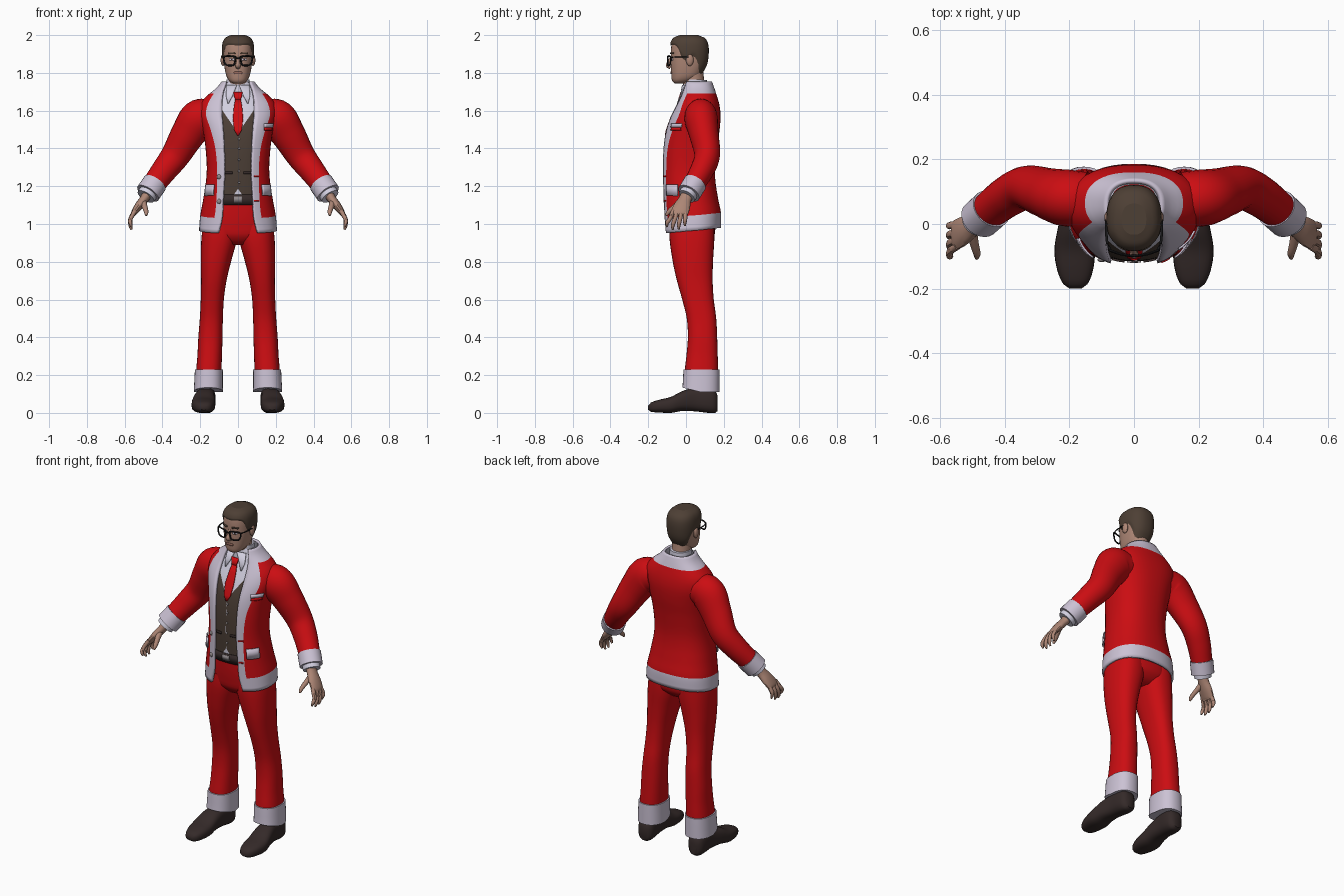
import bpy, math
from mathutils import Vector
from math import pi, sin, cos

if "Cube" in bpy.data.objects:
    bpy.data.objects.remove(bpy.data.objects["Cube"])

P = 0.85  # squareness of the body sections


def material(name, rgb):
    m = bpy.data.materials.new(name)
    m.diffuse_color = (*rgb, 1)
    m.use_nodes = True
    m.node_tree.nodes["Principled BSDF"].inputs["Base Color"].default_value = m.diffuse_color
    return m


RED = material("red cloth", (.6, .004, .006))
FUR = material("white trim", (.6, .54, .66))
SHIRT = material("shirt white", (.64, .62, .74))
SKIN = material("skin", (.42, .24, .18))
HAIR = material("brown hair", (.075, .05, .035))
VEST = material("brown vest", (.07, .048, .036))
SHOE = material("dark leather", (.035, .023, .022))
BLACK = material("black", (.008, .008, .009))
BUTTON = material("grey button", (.28, .25, .26))
LIP = material("lips", (.28, .13, .1))


def lin(a, b, n):
    return [a + (b - a) * i / n for i in range(n + 1)]


def sample(table, k):
    """Smooth interpolation of rows (key, values...)."""
    k = min(max(k, table[0][0]), table[-1][0])
    i = 0
    while i < len(table) - 2 and k > table[i + 1][0]:
        i += 1
    a, b = table[i], table[i + 1]
    h = b[0] - a[0]
    s = (k - a[0]) / h
    before, after = table[max(i - 1, 0)], table[min(i + 2, len(table) - 1)]
    out = []
    for c in range(1, len(a)):
        m0 = (b[c] - before[c]) / (b[0] - before[0]) * h
        m1 = (after[c] - a[c]) / (after[0] - a[0]) * h
        out.append((2*s**3 - 3*s*s + 1) * a[c] + (s**3 - 2*s*s + s) * m0
                   + (3*s*s - 2*s**3) * b[c] + (s**3 - s*s) * m1)
    return out


def section(table, th, z, off=0.0):
    """Point on a body section; th = 0 faces front. Row: z, half width, front y, back y, centre x."""
    r = sample(table, z)
    w, d, yc = r[0] + off, (r[2] - r[1]) / 2 + off, (r[1] + r[2]) / 2
    s, c = sin(th), cos(th)
    cx = r[3] if table is LEG else 0
    return Vector((cx + w * math.copysign(abs(s)**P, s), yc - d * math.copysign(abs(c)**P, c), z))


def theta(table, z, x, off=0.0):
    q = min(abs(x) / (sample(table, z)[0] + off), .99)
    return math.copysign(math.asin(q**(1 / P)), x)


def grid(name, rows, mats, rule=None, wrap=False, caps=False, mirror=False, thick=0):
    n, cols = len(rows[0]), len(rows[0]) - (0 if wrap else 1)
    faces, idx = [], []
    for i in range(len(rows) - 1):
        for j in range(cols):
            k = (j + 1) % n
            faces.append((i*n + j, i*n + k, (i+1)*n + k, (i+1)*n + j))
            idx.append(rule(i, j) if rule else 0)
    if caps:
        faces += [tuple(reversed(range(n))), tuple(range((len(rows)-1)*n, len(rows)*n))]
        idx += [idx[0], idx[-1]]
    me = bpy.data.meshes.new(name)
    me.from_pydata([p for r in rows for p in r], [], faces)
    for m in mats:
        me.materials.append(m)
    for p, i in zip(me.polygons, idx):
        p.material_index = i
    ob = bpy.data.objects.new(name, me)
    bpy.context.collection.objects.link(ob)
    bpy.ops.object.select_all(action='DESELECT')
    ob.select_set(True)
    bpy.context.view_layer.objects.active = ob
    bpy.ops.object.shade_smooth_by_angle(angle=math.radians(45))
    if thick:
        ob.modifiers.new("thickness", 'SOLIDIFY').thickness = thick
    if mirror:
        ob.modifiers.new("mirror", 'MIRROR').use_mirror_merge = False
    return ob


def loft(name, table, zs, mat, off=0.0, n=32, mirror=False):
    rows = [[section(table, 2*pi*j/n, z, off) for j in range(n)] for z in zs]
    return grid(name, rows, [mat], wrap=True, caps=True, mirror=mirror)


def tube(name, pts, mat, n=14, sub=4, mirror=True):
    """Smooth tube through points (x, y, z, radius, depth radius)."""
    table = [(i, *p) for i, p in enumerate(pts)]
    ks = lin(0, len(pts) - 1, (len(pts) - 1) * sub)
    v = [sample(table, k) for k in ks]
    rows = []
    for i, p in enumerate(v):
        t = (Vector(v[min(i+1, len(v)-1)][:3]) - Vector(v[max(i-1, 0)][:3])).normalized()
        ref = Vector((0, 1, 0)) if abs(t.y) < .93 else Vector((1, 0, 0))
        u = t.cross(ref).normalized()
        w = t.cross(u)
        rows.append([Vector(p[:3]) + u*cos(2*pi*j/n)*p[3] + w*sin(2*pi*j/n)*p[4] for j in range(n)])
    return grid(name, rows, [mat], wrap=True, caps=True, mirror=mirror)


def panel(name, table, rows, off, mat, mirror=False, n=6):
    """Thin plate lying on a body surface; rows of (z, x start, x end)."""
    pts = [[section(table, th, z, off) for th in lin(theta(table, z, a, off), theta(table, z, b, off), n)]
           for z, a, b in rows]
    return grid(name, pts, [mat], mirror=mirror, thick=.006)


def ball(name, at, scale, mat, mirror=False):
    rows = [[Vector((at[0] + scale[0]*sin(a)*cos(2*pi*j/12), at[1] + scale[1]*sin(a)*sin(2*pi*j/12),
                     at[2] - scale[2]*cos(a))) for j in range(12)] for a in lin(.05, pi - .05, 8)]
    return grid(name, rows, [mat], wrap=True, caps=True, mirror=mirror)


# Profiles: z, half width, front y, back y, (opening half width, trim outer edge | leg centre)
JACKET = [(.95, .207, -.12, .185, .105, .15), (1.03, .2, -.122, .185, .085, .125),
          (1.12, .185, -.126, .17, .08, .115), (1.27, .166, -.131, .153, .073, .11),
          (1.40, .172, -.128, .163, .075, .12), (1.50, .186, -.113, .178, .08, .145),
          (1.58, .205, -.083, .183, .086, .17), (1.64, .198, -.052, .175, .086, .158),
          (1.68, .163, -.034, .163, .083, .135), (1.72, .115, -.026, .15, .076, .11),
          (1.755, .086, -.02, .137, .066, .085)]
HIPS = [(.89, .1, -.04, .1), (.93, .165, -.08, .145), (.97, .186, -.09, .155),
        (1.05, .178, -.1, .15), (1.17, .155, -.106, .135)]
LEG = [(.11, .07, -.012, .17, .157), (.23, .067, -.006, .17, .154), (.3, .065, .002, .168, .15),
       (.4, .064, .01, .165, .146), (.5, .061, .004, .16, .141), (.6, .061, -.02, .147, .136),
       (.7, .067, -.048, .141, .128), (.8, .08, -.07, .143, .117), (.92, .094, -.087, .15, .1),
       (1.0, .09, -.088, .15, .095)]
HEAD = [(1.745, .028, -.062, -.01), (1.757, .046, -.073, .03), (1.78, .06, -.077, .07),
        (1.81, .068, -.079, .09), (1.85, .074, -.081, .106), (1.89, .077, -.08, .112),
        (1.93, .077, -.079, .112), (1.96, .071, -.073, .104), (1.98, .055, -.055, .085),
        (1.99, .03, -.025, .055)]

# Trousers, turn-ups and belt
loft("trouser_hips", HIPS, lin(.89, 1.17, 14), RED)
loft("trouser_leg", LEG, lin(.2, 1.0, 32), RED, mirror=True)
cuff = loft("trouser_cuff", LEG, lin(.11, .23, 5), FUR, .007, mirror=True)
for v in cuff.data.vertices:
    v.co.z += max(0, .17 - v.co.z) * max(0, .08 - v.co.y) * 4
panel("belt", HIPS, [(1.10, -.1, .1), (1.155, -.1, .1)], .01, SHOE, n=12)
panel("belt_buckle", HIPS, [(1.115, -.022, .022), (1.145, -.022, .022)], .015, BUTTON)

# Shoes: y, centre x, half width, bottom, top
SHOES = [(-.2, .181, .018, .016, .04), (-.185, .181, .038, .006, .055), (-.14, .182, .056, .002, .07),
         (-.08, .183, .063, .0, .085), (-.02, .179, .058, .01, .115), (.05, .172, .05, .008, .135),
         (.12, .168, .05, .0, .135), (.155, .167, .042, .0, .12), (.168, .167, .025, .01, .09)]
rows = []
for y in lin(-.2, .168, 26):
    cx, w, b, t = sample(SHOES, y)
    ring = []
    for j in range(24):
        c, s = cos(2*pi*j/24), sin(2*pi*j/24)
        z = (b+t)/2 + (t-b)/2 * math.copysign(abs(s)**.75, s)
        ring.append(Vector((cx + w * math.copysign(abs(c)**.75, c), y, max(z, 0))))
    rows.append(ring)
grid("shoe", rows, [SHOE], wrap=True, caps=True, mirror=True)

# Vest with the shirt showing in the neckline and bottom notch
INNER = [(r[0], r[1] - .017, r[2] + .016, r[3] - .017) for r in JACKET]


def neckline(z):
    if z < 1.185:
        return .001 + (1.185 - z) * .7
    return max(.001, (z - 1.48) * .68)


zs = lin(1.15, 1.185, 3) + lin(1.185, 1.48, 12)[1:] + lin(1.48, 1.75, 16)[1:]
rows = []
for z in zs:
    t = theta(INNER, z, neckline(z))
    rows.append([section(INNER, a, z) for a in lin(-t, t, 10) + lin(t, 2*pi - t, 30)[1:-1]])
grid("vest_and_shirt", rows, [VEST, SHIRT], lambda i, j: int(j < 10 or zs[i] > 1.67), wrap=True)
for k, z in enumerate((1.22, 1.28, 1.34, 1.40, 1.45)):
    p = section(INNER, 0, z)
    ball(f"vest_button_{k}", (.006, p.y, z), (.006, .005, .006), BUTTON)
panel("vest_pocket", INNER, [(1.265, .03, .068), (1.278, .03, .068)], .005, SHOE, mirror=True)

# Tie and shirt collar
panel("tie", INNER, [(1.47, -.004, .004), (1.5, -.021, .021), (1.56, -.027, .027), (1.62, -.022, .022),
                     (1.665, -.014, .014)], .009, RED)
panel("tie_knot", INNER, [(1.66, -.013, .013), (1.675, -.02, .02), (1.7, -.024, .024)], .016, RED)
tube("shirt_collar", [(0, .05, 1.66, .064, .07), (0, .048, 1.71, .062, .066), (0, .05, 1.765, .06, .06)],
     SHIRT, n=24, mirror=False)
panel("collar_wing", INNER, [(1.64, .05, .055), (1.68, .028, .064), (1.735, .006, .06)], .014, SHIRT, True)

# Jacket shell: open front, trimmed edge, hem and collar
zs = lin(.95, 1.03, 4) + lin(1.03, 1.69, 27)[1:] + lin(1.69, 1.755, 5)[1:]
rows = []
for z in zs:
    r = sample(JACKET, z)
    a, b = theta(JACKET, z, r[3]), theta(JACKET, z, r[4])
    ths = lin(a, b, 4) + lin(b, 2*pi - b, 36)[1:] + lin(2*pi - b, 2*pi - a, 4)[1:]
    row = []
    for th in ths:
        p = section(JACKET, th, z)
        p.z += .015 * (1 - cos(th)) * max(0, min(1, (1.2 - z) / .17))
        row.append(p)
    rows.append(row)
grid("jacket_body", rows, [RED, FUR],
     lambda i, j: int(j < 4 or j >= 40 or zs[i] < 1.029 or zs[i] > 1.689), thick=.013)
panel("pocket_flap", JACKET, [(1.15, .132, .18), (1.21, .128, .173)], .01, FUR, True)
panel("chest_pocket", JACKET, [(1.495, .142, .182), (1.51, .142, .182)], .006, RED)
panel("chest_pocket_trim", JACKET, [(1.512, .14, .186), (1.532, .14, .19)], .007, FUR)
for k, z in enumerate((1.12, 1.25)):
    p = section(JACKET, theta(JACKET, z, -.1), z)
    ball(f"jacket_button_{k}", p, (.013, .007, .013), BUTTON)
    panel(f"buttonhole_{k}", JACKET, [(z, .085, .112), (z + .008, .085, .112)], .003, RED)

# Sleeves and cuffs
tube("sleeve", [(.14, .08, 1.575, .085, .08), (.205, .08, 1.555, .104, .088), (.265, .095, 1.475, .091, .078),
                (.33, .112, 1.365, .077, .068), (.39, .085, 1.285, .068, .063), (.45, .04, 1.205, .06, .056)],
     RED, n=24, sub=6)
tube("sleeve_cuff", [(.44, .048, 1.216, .066, .063), (.477, .015, 1.162, .066, .062)], FUR, n=24)
tube("shirt_cuff", [(.465, .025, 1.18, .052, .05), (.488, .004, 1.145, .05, .046)], SHIRT, n=20)
for k in range(2):
    ball(f"cuff_button_{k}", (.463 + .017*k, .093 - .017*k, 1.2 - .025*k), (.008, .008, .008), BUTTON, True)

# Hands
tube("palm", [(.475, .012, 1.165, .026, .034), (.498, -.005, 1.13, .024, .034), (.525, -.02, 1.095, .022, .044),
              (.55, -.034, 1.06, .016, .046), (.556, -.036, 1.045, .01, .04)], SKIN)
for k, (y0, y1, z1) in enumerate([(-.068, -.1, .985), (-.046, -.07, .97), (-.024, -.038, .972), (-.003, -.006, .99)]):
    tube(f"finger_{k}", [(.545, y0, 1.07, .012, .012), (.568, (y0+y1)/2, 1.03, .0115, .0115),
                         (.57, y1, z1 + .022, .01, .01), (.563, y1, z1, .005, .005)], SKIN, n=8, sub=3)
tube("thumb", [(.503, -.015, 1.125, .018, .018), (.495, -.055, 1.095, .015, .015),
               (.486, -.09, 1.065, .012, .012), (.486, -.106, 1.045, .006, .006)], SKIN, n=8, sub=3)

# Head, neck and ears
tube("neck", [(0, .052, 1.67, .055, .057), (0, .042, 1.74, .054, .056), (0, .03, 1.82, .055, .06)],
     SKIN, n=24, mirror=False)
loft("head", HEAD, lin(1.745, 1.99, 26), SKIN)
ball("ear", (.08, .02, 1.868), (.012, .02, .032), SKIN, True)
tube("nose", [(0, -.076, 1.888, .007, .006), (0, -.087, 1.86, .009, .01), (0, -.094, 1.84, .014, .013),
              (0, -.082, 1.826, .011, .007)], SKIN, n=12, mirror=False)
panel("eyebrow", HEAD, [(1.899, .014, .05), (1.908, .016, .054)], .005, HAIR, True)
panel("eye_white", HEAD, [(1.866, .022, .044), (1.876, .02, .046)], .002, SHIRT, True)
panel("iris", HEAD, [(1.865, .029, .038), (1.877, .029, .038)], .004, SHOE, True)
panel("mouth", HEAD, [(1.793, -.018, .018), (1.799, -.026, .026), (1.806, -.018, .018)], .004, LIP)

# Hair cap with a hairline that drops from the forehead to the nape
LINE = [(0, 1.945), (40, 1.947), (58, 1.93), (72, 1.88), (88, 1.865), (100, 1.89), (115, 1.86), (135, 1.805), (180, 1.795)]
rows = []
for s in lin(0, 1, 16):
    row = []
    for j in range(48):
        deg = j * 7.5
        z0 = sample(LINE, min(deg, 360 - deg))[0]
        p = section(HEAD, math.radians(deg), z0 + (1.99 - z0) * s, .003 + .005 * min(1, s * 5))
        p.z += .01 * s
        row.append(p)
    rows.append(row)
grid("hair", rows, [HAIR], wrap=True, caps=False)
grid("hair_crown", [rows[-1], [Vector((0, .015, 2.0))] * 48], [HAIR], wrap=True)

# Glasses
lens = [(.012, 1.885), (.042, 1.889), (.073, 1.886), (.074, 1.864), (.064, 1.844), (.042, 1.839), (.02, 1.846), (.012, 1.885)]
tube("glasses_rim", [(x, -.098 + x*x*3, z, .0045, .004) for x, z in lens], BLACK, n=8)
tube("glasses_bridge", [(-.014, -.098, 1.877, .004, .004), (.014, -.098, 1.877, .004, .004)], BLACK, n=8, mirror=False)
tube("glasses_temple", [(.073, -.082, 1.882, .004, .004), (.084, -.05, 1.884, .003, .004),
                        (.086, .02, 1.884, .003, .004)], BLACK, n=8)
